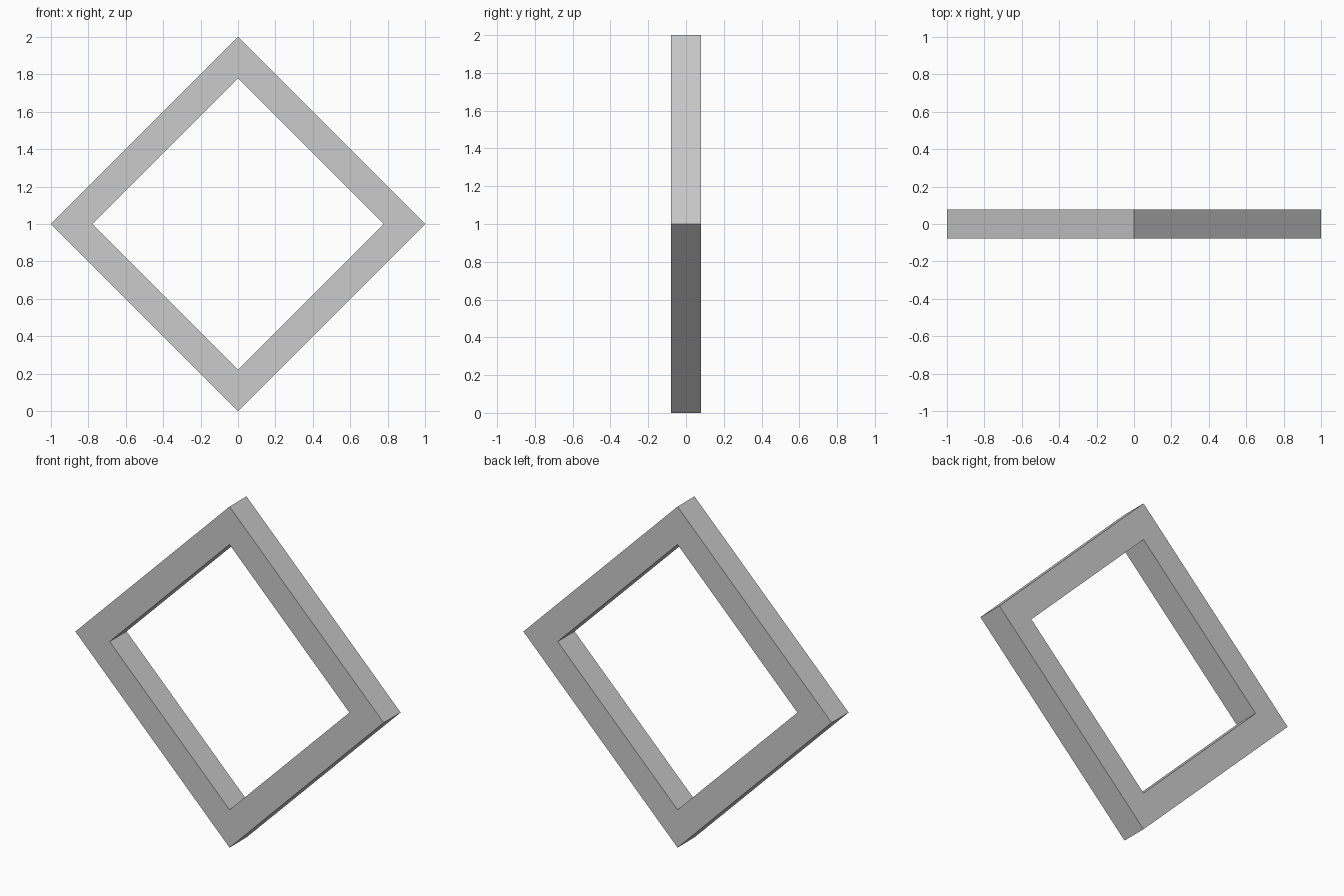
import bpy, bmesh
from math import cos, sin, pi

if "Cube" in bpy.data.objects:
    bpy.data.objects.remove(bpy.data.objects["Cube"])

OUTER, INNER = 1.0, 0.778   # corner distances from the centre
HALF_DEPTH = 0.0786


def diamond_ring(bm, radius, y):
    return [bm.verts.new((radius * cos(i * pi / 2), y, 1 + radius * sin(i * pi / 2)))
            for i in range(4)]


# Square frame standing on one corner
bm = bmesh.new()
loops = [diamond_ring(bm, r, y) for r, y in (
    (OUTER, -HALF_DEPTH), (OUTER, HALF_DEPTH),
    (INNER, HALF_DEPTH), (INNER, -HALF_DEPTH))]

# Bridge the four rings: outside, back, inside and front faces
for k in range(4):
    a, b = loops[k], loops[(k + 1) % 4]
    for i in range(4):
        j = (i + 1) % 4
        bm.faces.new((a[i], a[j], b[j], b[i]))
bmesh.ops.recalc_face_normals(bm, faces=bm.faces)

mesh = bpy.data.meshes.new("diamond_frame")
bm.to_mesh(mesh)
bm.free()
bpy.context.collection.objects.link(bpy.data.objects.new("diamond_frame", mesh))
